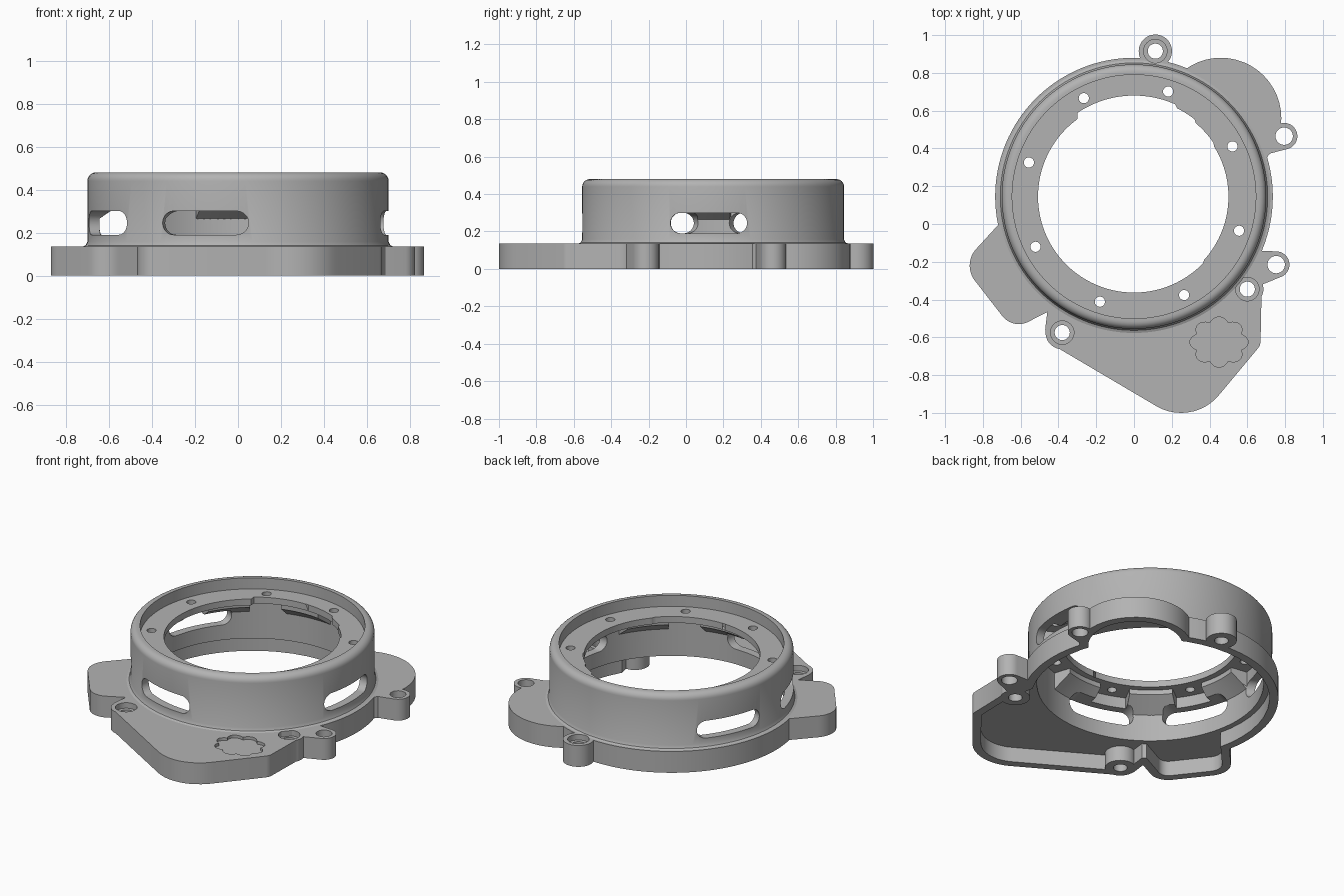
import bpy, bmesh, math
from mathutils import Matrix, Vector
from mathutils.geometry import convex_hull_2d

if "Cube" in bpy.data.objects:
    bpy.data.objects.remove(bpy.data.objects["Cube"], do_unlink=True)

grey = bpy.data.materials.new("plain_grey")
grey.use_nodes = True
grey.diffuse_color = (0.45, 0.45, 0.45, 1)
grey.node_tree.nodes["Principled BSDF"].inputs["Base Color"].default_value = (0.45, 0.45, 0.45, 1)

CENTRE = Vector((0, 0.145, 0))
BASE, CAVITY = 0.135, 0.095
WALL = 0.05


def make(name, bm):
    bmesh.ops.recalc_face_normals(bm, faces=bm.faces)
    mesh = bpy.data.meshes.new(name)
    bm.to_mesh(mesh)
    bm.free()
    mesh.materials.append(grey)
    ob = bpy.data.objects.new(name, mesh)
    bpy.context.collection.objects.link(ob)
    return ob


def prism(name, pts, z0, z1, matrix=None):
    bm = bmesh.new()
    low = [bm.verts.new((x, y, z0)) for x, y in pts]
    high = [bm.verts.new((x, y, z1)) for x, y in pts]
    n = len(pts)
    bm.faces.new(low[::-1])
    bm.faces.new(high)
    for i in range(n):
        j = (i + 1) % n
        bm.faces.new((low[i], low[j], high[j], high[i]))
    if matrix:
        bm.transform(matrix)
    return make(name, bm)


def circle(x, y, r, n=48):
    return [Vector((x + r * math.cos(math.tau * i / n), y + r * math.sin(math.tau * i / n)))
            for i in range(n)]


def hull(circles, inset=0):
    """Outline wrapped round a set of circles."""
    pts = [p for x, y, r in circles for p in circle(x, y, r - inset)]
    return [pts[i] for i in convex_hull_2d(pts)]


def lathe(name, profile, start=0, end=360, steps=128):
    """Closed (radius, height) profile swept round the ring centre."""
    full = end - start == 360
    bm = bmesh.new()
    rows = []
    for i in range(steps if full else steps + 1):
        a = math.radians(start + (end - start) * i / steps)
        rows.append([bm.verts.new(CENTRE + Vector((r * math.cos(a), r * math.sin(a), z)))
                     for r, z in profile])
    n = len(profile)
    for i in range(steps):
        a, b = rows[i], rows[(i + 1) % len(rows)]
        for k in range(n):
            m = (k + 1) % n
            bm.faces.new((a[k], b[k], b[m], a[m]))
    if not full:
        bm.faces.new(rows[0])
        bm.faces.new(rows[-1][::-1])
    return make(name, bm)


def combine(target, tool, operation):
    mod = target.modifiers.new("combine", "BOOLEAN")
    mod.operation, mod.solver, mod.object = operation, "EXACT", tool
    bpy.context.view_layer.objects.active = target
    bpy.ops.object.modifier_apply(modifier=mod.name)
    bpy.data.objects.remove(tool, do_unlink=True)


def add(target, tool):
    combine(target, tool, "UNION")


def cut(target, tool):
    combine(target, tool, "DIFFERENCE")


# Flange outline: disc, front foot, side foot and rear lobe, each hollow below
disc = [(0, CENTRE.y, 0.735)]
front_foot = [(0.25, -0.74, 0.26), (0.61, -0.62, 0.06), (0.615, -0.38, 0.06),
              (-0.37, -0.56, 0.1), (-0.3, 0, 0.1), (0.5, 0, 0.1)]
side_foot = [(-0.74, -0.22, 0.13), (-0.61, -0.42, 0.11), (-0.4, -0.1, 0.3)]
rear_lobe = [(0.46, 0.56, 0.32)]
hollow = [disc, front_foot, side_foot, rear_lobe]

flange = prism("flange", circle(0, CENTRE.y, 0.735, 128), 0, BASE)
for shape in hollow[1:]:
    add(flange, prism("shape", hull(shape), 0, BASE))

# Solid lugs on the outer edge
lugs = [(0.795, 0.465, 0.07), (0.753, -0.215, 0.07)]
add(flange, prism("lug", hull([lugs[0], (0.66, 0.43, 0.07)]), 0, BASE))
add(flange, prism("lug", hull([lugs[1], (0.61, -0.24, 0.1)]), 0, BASE))
for shape in hollow:
    cut(flange, prism("cavity", hull(shape, WALL), -0.1, CAVITY))

# Screw bosses with counterbored holes
bosses = [(0.113, 0.915, 0.088), (-0.38, -0.575, 0.088), (0.6, -0.345, 0.085)]
for x, y, r in bosses:
    add(flange, prism("boss", circle(x, y, r), 0, BASE))
cut(flange, prism("opening", circle(0, CENTRE.y, 0.675, 128), -0.1, 0.3))
for x, y, r in bosses:
    cut(flange, prism("hole", circle(x, y, 0.04), -0.1, 0.3))
    cut(flange, prism("counterbore", circle(x, y, 0.062), 0.1, 0.3))
for x, y, r in lugs:
    cut(flange, prism("hole", circle(x, y, 0.046), -0.1, 0.3))

# Shallow scalloped recess in the front foot
scallop = []
for i in range(96):
    a = math.tau * i / 96
    r = 0.115 + 0.025 * abs(math.sin(4 * a + math.pi / 2))
    scallop.append((0.45 + 1.1 * r * math.cos(a), -0.625 + 0.95 * r * math.sin(a)))
cut(flange, prism("recess", scallop, BASE - 0.018, 0.3))

# Ring: foot fillet, rounded rim, lip and inner ledge
profile = [(0.65, CAVITY), (0.722, CAVITY), (0.722, BASE), (0.708, 0.141), (0.7, 0.158)]
for i in range(7):
    a = math.pi / 2 * i / 6
    profile.append((0.66 + 0.04 * math.cos(a), 0.44 + 0.04 * math.sin(a)))
profile += [(0.645, 0.48), (0.645, 0.41), (0.48, 0.41), (0.48, 0.37), (0.65, 0.37)]
ring = lathe("ring", profile)

# Sloped pads under the ledge, one between each pair of screw holes
first_hole = 27
for i in range(8):
    mid = first_hole + 22.5 + 45 * i
    add(ring, lathe("pad", [(0.67, 0.25), (0.545, 0.34), (0.545, 0.39), (0.67, 0.39)],
                    mid - 13, mid + 13, 12))


# Stepped opening in the ledge
def opening_radius(deg):
    if 66 <= deg <= 124:
        return 0.535
    if 52 <= deg < 66:
        return 0.52
    if deg <= 33 or deg >= 318:
        return 0.5
    return 0.508


edge = []
for d in range(0, 360, 2):
    a, r = math.radians(d), opening_radius(d)
    edge.append((r * math.cos(a), r * math.sin(a) + CENTRE.y))
cut(ring, prism("opening", edge, 0.2, 0.6))

for i in range(8):
    a = math.radians(first_hole + 45 * i)
    cut(ring, prism("hole", circle(0.585 * math.cos(a), 0.585 * math.sin(a) + CENTRE.y, 0.027, 24),
                    0.2, 0.6))

# Long rounded windows through the ring wall
for deg in (154, 205.5, 257, 358):
    a = math.radians(deg)
    out, side = Vector((math.cos(a), math.sin(a), 0)), Vector((-math.sin(a), math.cos(a), 0))
    place = Matrix((side, Vector((0, 0, 1)), out)).transposed().to_4x4()
    place.translation = CENTRE + Vector((0, 0, 0.245))
    cut(ring, prism("window", hull([(-0.15, 0, 0.055), (0.15, 0, 0.055)]), 0.56, 0.85, place))

# Keep the ring's foot fillet clear of the rear counterbore and smooth the curved faces
x, y, r = bosses[0]
cut(ring, prism("counterbore", circle(x, y, 0.062), 0.1, 0.3))
bpy.ops.object.select_all(action="DESELECT")
for ob in (flange, ring):
    ob.select_set(True)
bpy.context.view_layer.objects.active = ring
bpy.ops.object.shade_smooth_by_angle(angle=math.radians(30))
